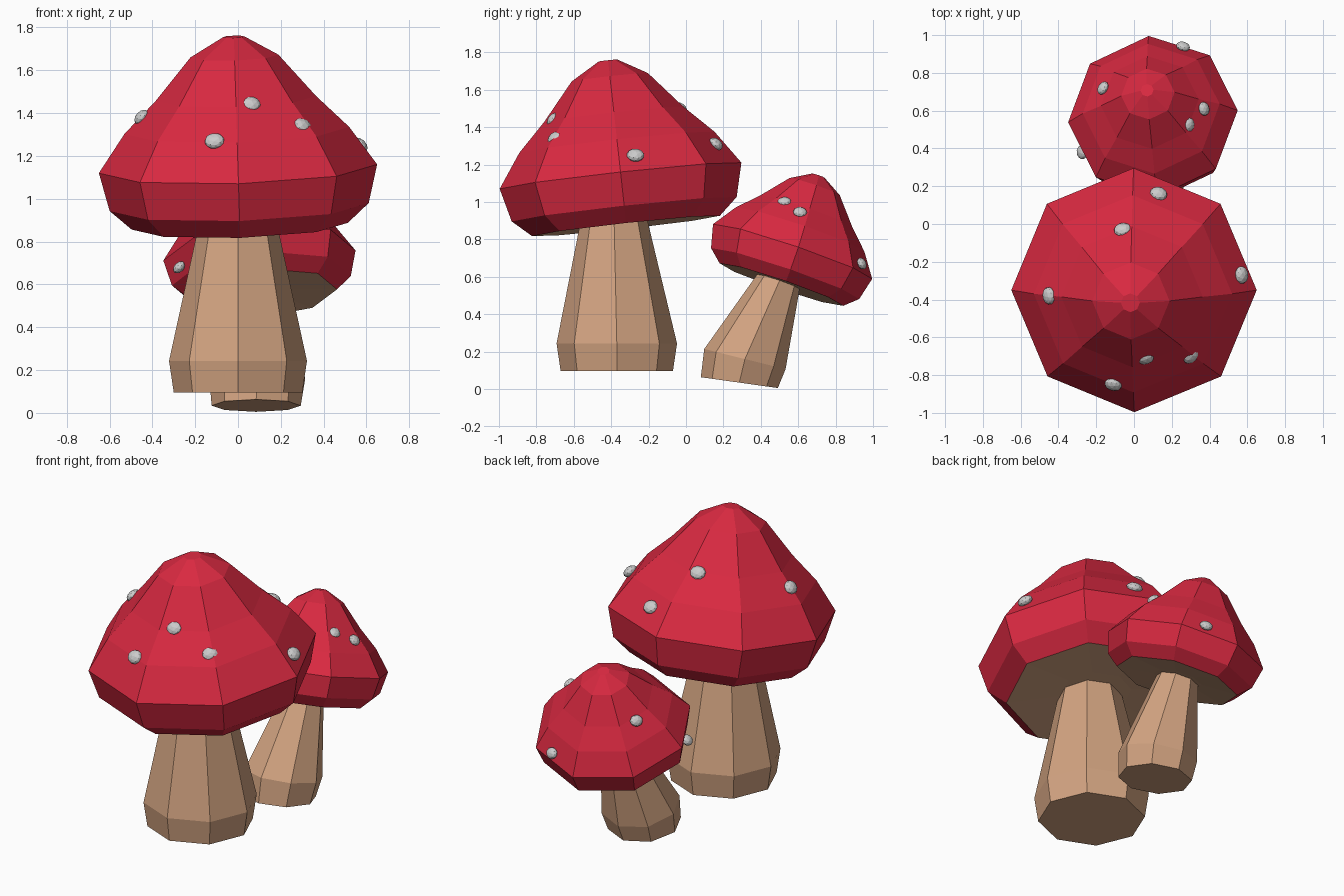
import bpy, bmesh
from math import cos, sin, pi, radians
from mathutils import Vector, Euler

if "Cube" in bpy.data.objects:
    bpy.data.objects.remove(bpy.data.objects["Cube"])


def material(name, color):
    m = bpy.data.materials.new(name)
    m.diffuse_color = (*color, 1)
    m.use_nodes = True
    m.node_tree.nodes["Principled BSDF"].inputs["Base Color"].default_value = m.diffuse_color
    return m


RED = material("cap_red", (0.69, 0.022, 0.052))
TAN = material("stem_tan", (0.65, 0.37, 0.22))


def add_object(name, bm, mat=None):
    bmesh.ops.recalc_face_normals(bm, faces=bm.faces)
    me = bpy.data.meshes.new(name)
    bm.to_mesh(me)
    bm.free()
    if mat:
        me.materials.append(mat)
    ob = bpy.data.objects.new(name, me)
    bpy.context.collection.objects.link(ob)
    return ob


def loft(name, rings, mat, cap_start=True, cap_end=True, sides=8):
    """Skin octagon rings given as (center, radius, rotation)."""
    bm = bmesh.new()
    loops = []
    for c, r, rot in rings:
        loops.append([bm.verts.new(Vector(c) + rot.to_matrix() @ Vector(
            (r * cos(2 * pi * i / sides), r * sin(2 * pi * i / sides), 0)))
            for i in range(sides)])
    for a, b in zip(loops, loops[1:]):
        for i in range(sides):
            j = (i + 1) % sides
            bm.faces.new((a[i], a[j], b[j], b[i]))
    if cap_start:
        bm.faces.new(loops[0])
    if cap_end:
        bm.faces.new(loops[-1])
    return add_object(name, bm, mat)


def rotation(tilt, roll=0, yaw=0):
    return Euler((radians(tilt), radians(roll), radians(yaw)))


# cap profile (radius, height relative to the widest rim)
CAP = [(0.505, -0.27), (0.605, -0.18), (0.65, 0), (0.525, 0.18),
       (0.375, 0.33), (0.205, 0.53), (0.05, 0.62)]
UNDER = [(0.505, -0.27), (0.2, -0.255)]


def make_cap(prefix, center, scale, rot):
    def rings(profile):
        return [(Vector(center) + rot.to_matrix() @ Vector((0, 0, z * scale)),
                 r * scale, rot) for r, z in profile]
    loft(prefix + "_cap", rings(CAP), RED, cap_start=False)
    loft(prefix + "_cap_underside", rings(UNDER), TAN, cap_start=False)


def make_spots(prefix, center, rot, points, radius):
    up = rot.to_matrix() @ Vector((0, 0, 1))
    for k, p in enumerate(points):
        p = Vector(p)
        d = p - Vector(center)
        radial = (d - up * d.dot(up)).normalized()
        normal = radial * 0.72 + up * 0.69
        bm = bmesh.new()
        bmesh.ops.create_icosphere(bm, subdivisions=2, radius=radius)
        ob = add_object(f"{prefix}_spot_{k + 1}", bm)
        ob.location = p
        ob.scale = (1, 0.88, 0.6)
        ob.rotation_euler = normal.to_track_quat('Z', 'Y').to_euler()


# large mushroom
big_c, big_rot = (0, -0.35, 1.14), rotation(6.2, -1.8)
make_cap("large", big_c, 1.0, big_rot)
level = rotation(0)
loft("large_stem", [((0, -0.37, 0.095), 0.30, level),
                    ((0, -0.37, 0.243), 0.322, level),
                    ((0, -0.385, 0.93), 0.172, level)], TAN)
make_spots("large", big_c, big_rot, [
    (-0.45, -0.38, 1.38), (-0.06, -0.03, 1.50), (0.13, 0.16, 1.31),
    (0.57, -0.27, 1.25), (0.30, -0.70, 1.34), (0.06, -0.71, 1.44),
    (-0.11, -0.85, 1.27)], 0.047)

# small leaning mushroom
small_c, small_rot = (0.10, 0.57, 0.735), rotation(-19, -3, 4)
make_cap("small", small_c, 0.693, small_rot)
loft("small_stem", [((0.085, 0.285, 0.034), 0.208, rotation(-8)),
                    ((0.09, 0.315, 0.16), 0.224, rotation(-14)),
                    ((0.10, 0.52, 0.635), 0.105, small_rot)], TAN)
make_spots("small", small_c, small_rot, [
    (0.37, 0.61, 0.945), (0.29, 0.525, 1.0), (-0.165, 0.72, 0.90),
    (0.26, 0.94, 0.67), (-0.275, 0.38, 0.68)], 0.038)
